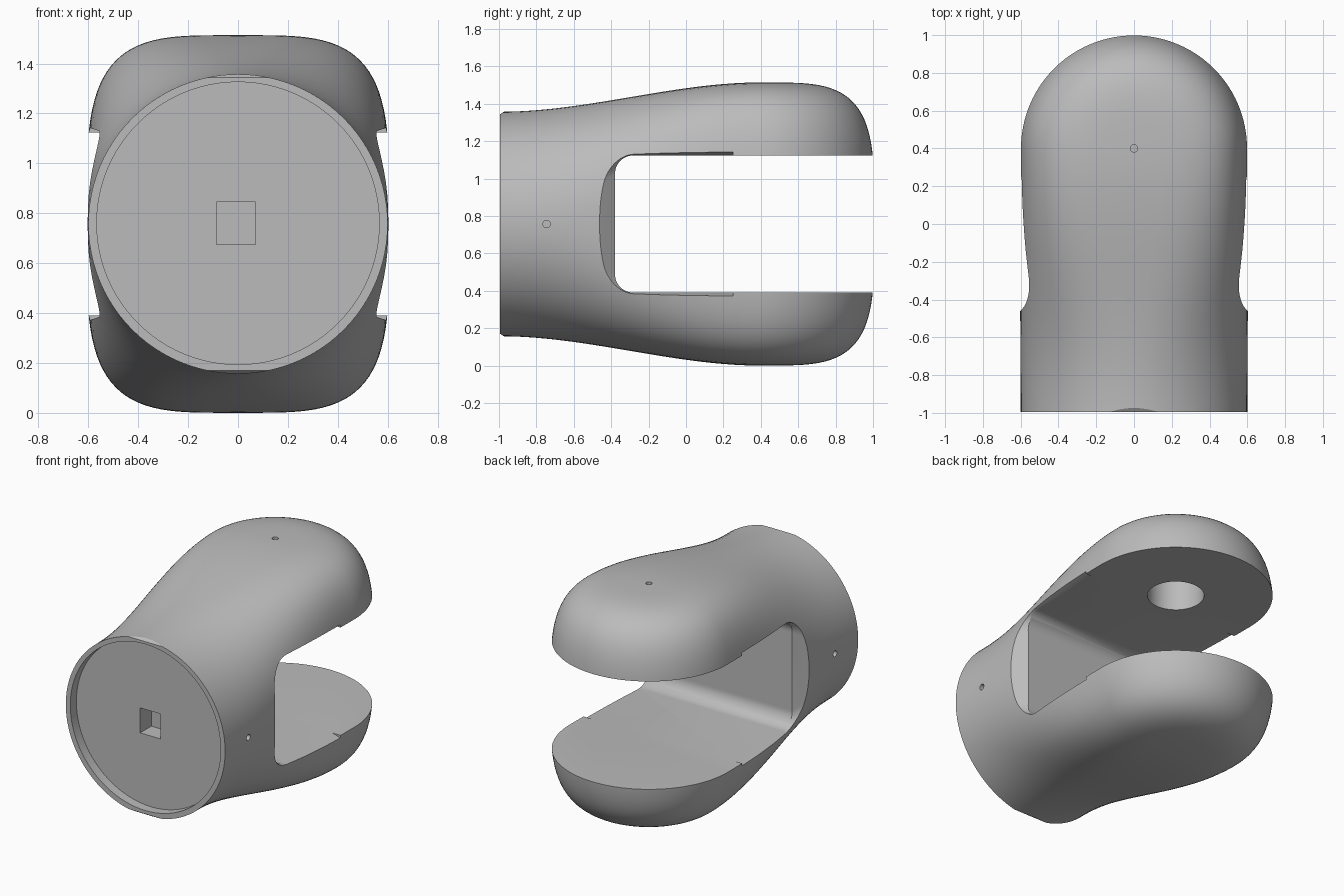
import bpy, bmesh, math
from mathutils import Matrix

if "Cube" in bpy.data.objects:
    bpy.data.objects.remove(bpy.data.objects["Cube"])

ZC = 0.757            # height of the long axis
Y0, YD = -0.995, 0.4  # front face, centre of the rounded tip
N = 96                # points around a section
M = 48                # steps around the rounded tip

grey = bpy.data.materials.new("light_grey")
grey.diffuse_color = (0.5, 0.5, 0.5, 1)
grey.use_nodes = True
grey.node_tree.nodes["Principled BSDF"].inputs["Base Color"].default_value = grey.diffuse_color


def make(name, bm):
    bmesh.ops.recalc_face_normals(bm, faces=bm.faces)
    me = bpy.data.meshes.new(name)
    bm.to_mesh(me)
    bm.free()
    me.materials.append(grey)
    ob = bpy.data.objects.new(name, me)
    bpy.context.collection.objects.link(ob)
    return ob


def section(y):
    """Superellipse outline: a circle at the front, boxier toward the tip."""
    u = (y - Y0) / (YD - Y0)
    s = u * u * (3 - 2 * u)
    w, h, n = 0.6 + 0.008 * s, 0.6 + 0.157 * s, 2 + 1.9 * s ** 1.5
    pts = []
    for i in range(N):
        a = 2 * math.pi * i / N - math.pi / 2
        c, d = math.cos(a), math.sin(a)
        c = 0 if abs(c) < 1e-9 else c
        d = 0 if abs(d) < 1e-9 else d
        pts.append((math.copysign(abs(c) ** (2 / n) * w, c),
                    ZC + math.copysign(abs(d) ** (2 / n) * h, d)))
    return pts


def body():
    bm = bmesh.new()
    steps = 40
    rings = []
    for k in range(steps + 1):
        y = Y0 + (YD - Y0) * k / steps
        rings.append([bm.verts.new((x, y, z)) for x, z in section(y)])
    for a, b in zip(rings, rings[1:]):
        for i in range(N):
            j = (i + 1) % N
            bm.faces.new((a[i], a[j], b[j], b[i]))
    bm.faces.new(rings[0])
    # rounded tip: the right half outline swept half a turn about a vertical axis
    half = section(YD)[:N // 2 + 1]
    cols = []
    for k in range(M + 1):
        t = math.pi * k / M
        cols.append([bm.verts.new((r * math.cos(t), YD + r * math.sin(t), z))
                     for r, z in half])
    for a, b in zip(cols, cols[1:]):
        for i in range(N // 2):
            bm.faces.new((a[i], a[i + 1], b[i + 1], b[i]))
    bmesh.ops.remove_doubles(bm, verts=bm.verts, dist=1e-5)
    return make("fork_body", bm)


def loft(name, stations):
    """Join equal-length yz outlines placed at given x positions."""
    bm = bmesh.new()
    rings = [[bm.verts.new((x, y, z)) for y, z in pts] for x, pts in stations]
    for a, b in zip(rings, rings[1:]):
        for i in range(len(a)):
            j = (i + 1) % len(a)
            bm.faces.new((a[i], a[j], b[j], b[i]))
    bm.faces.new(rings[0])
    bm.faces.new(rings[-1])
    return make(name, bm)


def slot(y0, half, r, y1):
    """U-shaped outline with rounded inner corners."""
    pts = [(y1, ZC + half)]
    for k in range(13):
        a = math.pi / 2 * (1 + k / 12)
        pts.append((y0 + r + r * math.cos(a), ZC + half - r + r * math.sin(a)))
    return pts + [(y, 2 * ZC - z) for y, z in reversed(pts)]


def cylinder(name, r, depth, loc, axis, seg=32):
    bm = bmesh.new()
    rot = Matrix.Rotation(math.pi / 2, 4, axis) if axis != 'Z' else Matrix()
    bmesh.ops.create_cone(bm, cap_ends=True, segments=seg, radius1=r, radius2=r,
                          depth=depth, matrix=Matrix.Translation(loc) @ rot)
    return make(name, bm)


def box(name, size, loc):
    bm = bmesh.new()
    bmesh.ops.create_cube(bm, size=1, matrix=Matrix.Translation(loc) @ Matrix.Diagonal((*size, 1)))
    return make(name, bm)


fork = body()
cutters = []

# slot between the two arms
gap = slot(-0.38, 0.367, 0.1, 1.3)
cutters.append(loft("slot_cutter", [(-0.8, gap), (0.8, gap)]))

# flared slot edges, short notches in the front rim, side pin holes
for s in (-1, 1):
    inner = slot(-0.377, 0.365, 0.1, 0.25)
    outer = slot(-0.465, 0.388, 0.19, 0.25)
    cutters.append(loft("flare_cutter", [(s * 0.53, inner), (s * 0.605, outer), (s * 0.7, outer)]))
    notch = [(-1.02, ZC + s * 0.57), (-0.968, ZC + s * 0.604), (-1.02, ZC + s * 0.65)]
    cutters.append(loft("notch_cutter", [(-0.3, notch), (0.3, notch)]))
    cutters.append(cylinder("pin_hole_cutter", 0.02, 0.2, (s * 0.6, -0.745, ZC), 'Y', 20))

# round recess and square socket in the front
cutters.append(cylinder("recess_cutter", 0.566, 0.13, (0, Y0, ZC + 0.003), 'X', 96))
cutters.append(box("socket_cutter", (0.155, 0.24, 0.17), (-0.008, Y0 + 0.065, ZC + 0.003)))

# bearing bore under the upper arm, with its small vent hole
cutters.append(cylinder("bore_cutter", 0.175, 0.4, (0, YD, 1.2), 'Z', 48))
cutters.append(cylinder("vent_cutter", 0.02, 0.3, (0, YD, 1.5), 'Z', 20))

for c in cutters:
    c.hide_render = True
    mod = fork.modifiers.new("cut", 'BOOLEAN')
    mod.operation = 'DIFFERENCE'
    mod.solver = 'EXACT'
    mod.object = c

bpy.ops.object.select_all(action='DESELECT')
fork.select_set(True)
bpy.context.view_layer.objects.active = fork
for mod in list(fork.modifiers):
    bpy.ops.object.modifier_apply(modifier=mod.name)
for c in cutters:
    bpy.data.objects.remove(c, do_unlink=True)
bpy.ops.object.shade_smooth_by_angle(angle=math.radians(25))
